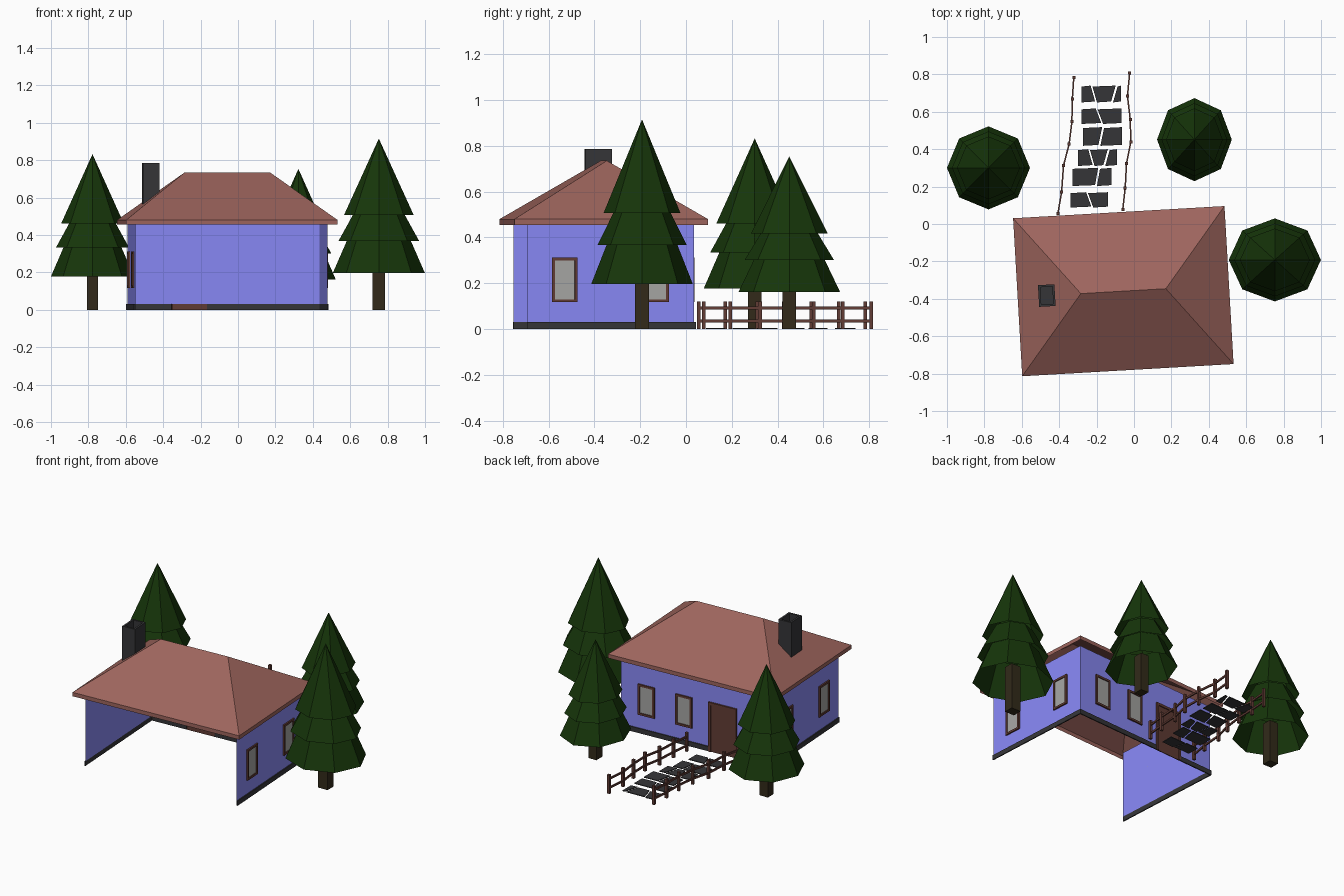
import bpy, bmesh, math
from mathutils import Matrix, Vector

if "Cube" in bpy.data.objects:
    bpy.data.objects.remove(bpy.data.objects["Cube"])


def mat(name, rgb):
    m = bpy.data.materials.new(name)
    m.diffuse_color = (*rgb, 1)
    m.use_nodes = True
    m.node_tree.nodes["Principled BSDF"].inputs["Base Color"].default_value = m.diffuse_color
    return m


WALL = mat("blue_plaster", (0.25, 0.25, 0.92))
ROOF = mat("red_tiles", (0.34, 0.13, 0.11))
WOOD = mat("brown_wood", (0.12, 0.045, 0.035))
STONE = mat("dark_stone", (0.036, 0.036, 0.039))
GLASS = mat("grey_glass", (0.38, 0.38, 0.37))
LEAF = mat("pine_green", (0.008, 0.036, 0.003))
BARK = mat("bark", (0.032, 0.023, 0.01))

# The house is turned slightly on its plot
HOUSE = Matrix.Translation((-0.057, -0.359, 0)) @ Matrix.Rotation(math.radians(3.3), 4, 'Z')
ID = Matrix.Identity(4)
A, B = 0.514, 0.366          # half width and half depth of the walls
BASE, EAVE = 0.03, 0.456


def finish(name, bm, material, matrix=ID, normals=True):
    if normals:
        bmesh.ops.recalc_face_normals(bm, faces=bm.faces)
    me = bpy.data.meshes.new(name)
    bm.to_mesh(me)
    bm.free()
    me.materials.append(material)
    ob = bpy.data.objects.new(name, me)
    ob.matrix_world = matrix
    bpy.context.collection.objects.link(ob)
    return ob


def add_box(bm, lo, hi, matrix=ID):
    lo, hi = Vector(lo), Vector(hi)
    m = matrix @ Matrix.Translation((lo + hi) / 2) @ Matrix.Diagonal((*(hi - lo), 1))
    bmesh.ops.create_cube(bm, size=1, matrix=m)


def boxes(name, items, material, matrix=ID):
    bm = bmesh.new()
    for lo, hi in items:
        add_box(bm, lo, hi)
    return finish(name, bm, material, matrix)


def loft(bm, rings, caps=True):
    loops = [[bm.verts.new(p) for p in r] for r in rings]
    n = len(loops[0])
    for a, b in zip(loops, loops[1:]):
        for i in range(n):
            bm.faces.new((a[i], a[(i + 1) % n], b[(i + 1) % n], b[i]))
    if caps:
        bm.faces.new(loops[0][::-1])
        bm.faces.new(loops[-1])


# Thin walls on three sides, open at the front
bm = bmesh.new()
corners = [(A, -B), (A, B), (-A, B), (-A, -B)]
for (x0, y0), (x1, y1) in zip(corners, corners[1:]):
    bm.faces.new([bm.verts.new(p) for p in
                  ((x0, y0, BASE), (x1, y1, BASE), (x1, y1, EAVE), (x0, y0, EAVE))])
bmesh.ops.remove_doubles(bm, verts=bm.verts, dist=1e-4)
finish("walls", bm, WALL, HOUSE, False)

# Stone plinth with a gap for the door
DOOR_X, DW, T = -0.184, 0.095, 0.007
boxes("plinth", [
    ((A, -B, 0), (A + T, B + T, BASE)),
    ((-A - T, -B, 0), (-A, B + T, BASE)),
    ((-A, B, 0), (DOOR_X - DW, B + T, BASE)),
    ((DOOR_X + DW, B, 0), (A, B + T, BASE))], STONE, HOUSE)

# Hollow hipped roof with a vertical eave edge
X, Y, R, RZ = 0.566, 0.423, 0.2275, 0.735
bm = bmesh.new()
rings = [[(-X, -Y, z), (X, -Y, z), (X, Y, z), (-X, Y, z)] for z in (0.455, 0.48)]
rings.append([(-R, -1e-6, RZ), (R, -1e-6, RZ), (R, 1e-6, RZ), (-R, 1e-6, RZ)])
loft(bm, rings, False)
bmesh.ops.remove_doubles(bm, verts=bm.verts, dist=1e-4)
finish("roof", bm, ROOF, HOUSE)


# Chimney with a recessed flue
def rect(w, d, z):
    return [(-w, -d, z), (w, -d, z), (w, d, z), (-w, d, z)]


bm = bmesh.new()
loft(bm, [rect(0.044, 0.058, 0.53), rect(0.044, 0.058, 0.785),
          rect(0.032, 0.046, 0.785), rect(0.032, 0.046, 0.73)])
finish("chimney", bm, STONE, HOUSE @ Matrix.Translation((-0.41, 0, 0)))


# Windows and door: local x runs along the wall, +y points outward
def frame_parts(w, z0, z1, f, t):
    return [((-w, 0, z0), (-w + f, t, z1)), ((w - f, 0, z0), (w, t, z1)),
            ((-w + f, 0, z1 - f), (w - f, t, z1))]


def window(name, x, y, turn):
    m = HOUSE @ Matrix.Translation((x, y, 0)) @ Matrix.Rotation(math.radians(turn), 4, 'Z')
    w, z0, z1, f, t = 0.056, 0.117, 0.312, 0.013, 0.009
    sill = [((-w + f, 0, z0), (w - f, t, z0 + f))]
    boxes(name + "_frame", frame_parts(w, z0, z1, f, t) + sill, WOOD, m)
    boxes(name + "_glass", [((-w + f, 0, z0 + f), (w - f, 0.003, z1 - f))], GLASS, m)


for i, v in enumerate((-0.2, 0.2)):
    window(f"right_window_{i}", A, v, -90)
    window(f"left_window_{i}", -A, v, 90)
for i, u in enumerate((0.338, 0.083)):
    window(f"back_window_{i}", u, B, 0)

door_m = HOUSE @ Matrix.Translation((DOOR_X + 0.003, B, 0))
boxes("door_frame", frame_parts(DW, 0, 0.315, 0.016, 0.011), WOOD, door_m)
boxes("door", [((-DW + 0.016, 0, 0), (DW - 0.016, 0.005, 0.299))], WOOD, door_m)


# Pine trees: three open eight-sided tiers nested over a square trunk
def tree(name, x, y, scale):
    m = Matrix.Translation((x, y, 0)) @ Matrix.Diagonal((*scale, 1))
    boxes(name + "_trunk", [((-0.03, -0.03, 0), (0.03, 0.03, 0.27))], BARK, m)
    bm = bmesh.new()
    for r0, z0, r1, z1 in ((0.222, 0.178, 0.142, 0.363), (0.195, 0.333, 0.11, 0.488),
                           (0.168, 0.46, 1e-6, 0.832)):
        loft(bm, [[(r * math.cos(k * math.pi / 4), r * math.sin(k * math.pi / 4), z)
                   for k in range(8)] for r, z in ((r0, z0), (r1, z1))], False)
    bmesh.ops.remove_doubles(bm, verts=bm.verts, dist=1e-4)
    finish(name + "_foliage", bm, LEAF, m)


tree("left_pine", -0.778, 0.3, (1, 1, 1))
tree("right_pine", 0.753, -0.192, (1.11, 1, 1.1))
tree("back_pine", 0.323, 0.451, (0.9, 1, 0.905))


# Wobbly garden fences: posts joined by two rails
def fence(name, pts):
    bm = bmesh.new()
    for x, y in pts:
        add_box(bm, (x - 0.008, y - 0.008, 0), (x + 0.008, y + 0.008, 0.12))
    for (x0, y0), (x1, y1) in zip(pts, pts[1:]):
        d = Vector((x1 - x0, y1 - y0))
        m = Matrix.Translation((x0, y0, 0)) @ Matrix.Rotation(math.atan2(d.y, d.x), 4, 'Z')
        for z in (0.035, 0.092):
            add_box(bm, (0, -0.004, z - 0.006), (d.length, 0.004, z + 0.006), m)
    finish(name, bm, WOOD)


fence("left_fence", [(-0.407, 0.056), (-0.387, 0.171), (-0.377, 0.312), (-0.347, 0.427),
                     (-0.332, 0.547), (-0.33, 0.667), (-0.322, 0.783)])
fence("right_fence", [(-0.06, 0.078), (-0.047, 0.193), (-0.04, 0.323), (-0.017, 0.438),
                      (-0.02, 0.558), (-0.035, 0.685), (-0.023, 0.808)])

# Paving stones: each row is cut into slabs by slanted joints
rows = [(0.65, 0.74, (-0.28, -0.215, -0.105, -0.07), -0.012),
        (0.535, 0.618, (-0.28, -0.185, -0.068), -0.015),
        (0.418, 0.518, (-0.272, -0.175, -0.065), 0.01),
        (0.31, 0.40, (-0.3, -0.228, -0.147, -0.092), -0.012),
        (0.203, 0.30, (-0.33, -0.195, -0.12), 0.008),
        (0.088, 0.17, (-0.34, -0.237, -0.138), -0.014)]
bm = bmesh.new()
for y0, y1, xs, s in rows:
    n = len(xs) - 1
    for i, (a, b) in enumerate(zip(xs, xs[1:])):
        sl = (s if i % 2 else -s) * (i > 0)
        sr = (-s if i % 2 else s) * (i < n - 1)
        gl, gr = 0.005 * (i > 0), 0.005 * (i < n - 1)
        quad = [(a + gl + sl, y0), (b - gr - sr, y0 + 0.005),
                (b - gr + sr, y1), (a + gl - sl, y1 - 0.005)]
        if i > 0:        # the joint's slant is shared with the neighbour on the left
            js = s if i == 1 else -s
            quad[0], quad[3] = (a + gl - js, y0), (a + gl + js, y1 - 0.005)
        loft(bm, [[(x, y, z) for x, y in quad] for z in (0, 0.005)])
finish("garden_path", bm, STONE)
